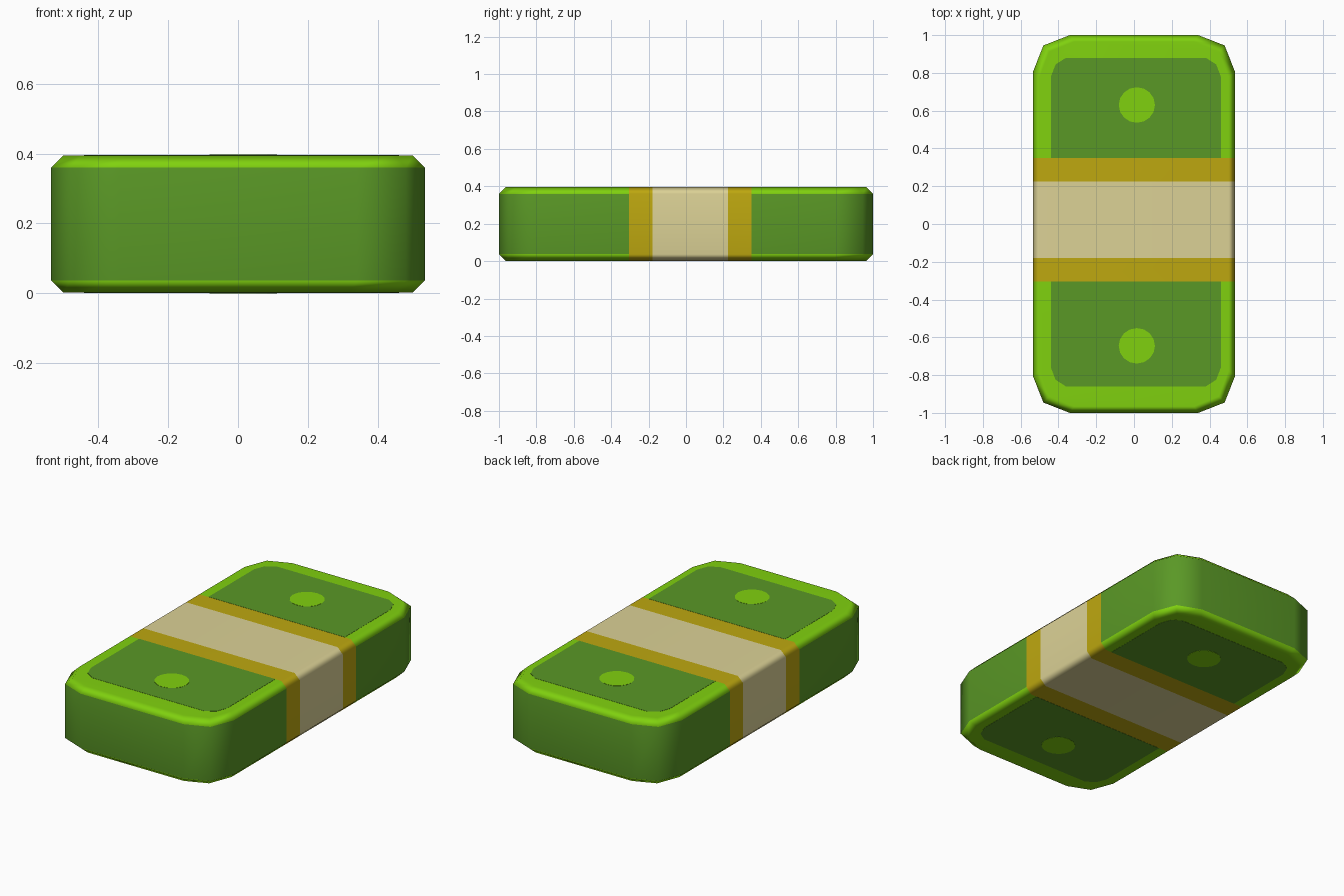
import bpy, bmesh, math

if "Cube" in bpy.data.objects:
    bpy.data.objects.remove(bpy.data.objects["Cube"])

def material(name, rgb):
    m = bpy.data.materials.new(name)
    m.diffuse_color = (*rgb, 1)
    m.use_nodes = True
    m.node_tree.nodes["Principled BSDF"].inputs["Base Color"].default_value = m.diffuse_color
    return m

DARK = material("dark green", (0.102, 0.314, 0.019))
BRIGHT = material("bright green", (0.216, 0.640, 0.0045))
GOLD = material("gold", (0.515, 0.392, 0.005))
CREAM = material("cream", (0.716, 0.644, 0.305))

Z0, Z1, CH = 0.002, 0.395, 0.035   # stack bottom, top, chamfer height

def make_object(name, bm, mats):
    bmesh.ops.recalc_face_normals(bm, faces=bm.faces[:])
    mesh = bpy.data.meshes.new(name)
    bm.to_mesh(mesh)
    bm.free()
    for m in mats:
        mesh.materials.append(m)
    ob = bpy.data.objects.new(name, mesh)
    bpy.context.collection.objects.link(ob)
    return ob

def loft(bm, rings):
    """Closed solid through equal-length rings of points."""
    vs = [[bm.verts.new(p) for p in r] for r in rings]
    n = len(vs[0])
    for a, b in zip(vs, vs[1:]):
        for i in range(n):
            j = (i + 1) % n
            bm.faces.new((a[i], a[j], b[j], b[i]))
    bm.faces.new(vs[0][::-1])
    bm.faces.new(vs[-1])

def plate(name, outline, za, zb, mat):
    bm = bmesh.new()
    loft(bm, [[(x, y, z) for x, y in outline] for z in (za, zb)])
    return make_object(name, bm, [mat])

# Stack of notes: rounded rectangle with chamfered top and bottom
quarter = [(0.535, 0.805), (0.48, 0.945), (0.34, 1.0)]
outline = (quarter + [(-x, y) for x, y in quarter[::-1]]
           + [(-x, -y) for x, y in quarter] + [(x, -y) for x, y in quarter[::-1]])
inner = [(x * 0.5 / 0.535, y * 0.965) for x, y in outline]
bm = bmesh.new()
loft(bm, [[(x, y, z) for x, y in o] for o, z in
          ((inner, Z0), (outline, Z0 + CH), (outline, Z1 - CH), (inner, Z1))])

# Cut the paper band into the stack and colour by position
bands = [-0.305, -0.18, 0.225, 0.35]
for y in bands:
    bmesh.ops.bisect_plane(bm, geom=bm.verts[:] + bm.edges[:] + bm.faces[:],
                           plane_co=(0, y, 0), plane_no=(0, 1, 0))
bm.normal_update()
for f in bm.faces:
    c = f.calc_center_median()
    if bands[1] < c.y < bands[2]:
        f.material_index = 3
    elif bands[0] < c.y < bands[3]:
        f.material_index = 2
    else:
        f.material_index = 1 if abs(f.normal.z) > 0.3 else 0
stack = make_object("note_stack", bm, [DARK, BRIGHT, GOLD, CREAM])
stack.data.shade_smooth()
stack.data.set_sharp_from_angle(angle=math.radians(60))
mod = stack.modifiers.new("weighted normals", 'WEIGHTED_NORMAL')
mod.keep_sharp = True

# Printed panels and round marks on both ends, top and bottom
def panel_outline(y_band, y_end):
    s = 1 if y_end > 0 else -1
    xl, xr = -0.44, 0.46
    return [(xl, y_band), (xr, y_band), (xr, y_end - s * 0.10),
            (xr - 0.025, y_end - s * 0.035), (xr - 0.08, y_end),
            (xl + 0.08, y_end), (xl + 0.025, y_end - s * 0.035),
            (xl, y_end - s * 0.10)]

for end, y_band, y_end, y_dot in (("back", bands[3], 0.88, 0.63),
                                  ("front", bands[0], -0.86, -0.645)):
    panel = panel_outline(y_band, y_end)
    dot = [(0.015 + 0.096 * math.cos(a), y_dot + 0.094 * math.sin(a))
           for a in (math.tau * i / 16 for i in range(16))]
    for side, z, d in (("top", Z1, 1), ("bottom", Z0, -1)):
        plate(f"{end}_{side}_panel", panel, z - d * 0.001, z + d * 0.001, DARK)
        plate(f"{end}_{side}_mark", dot, z - d * 0.001, z + d * 0.002, BRIGHT)
